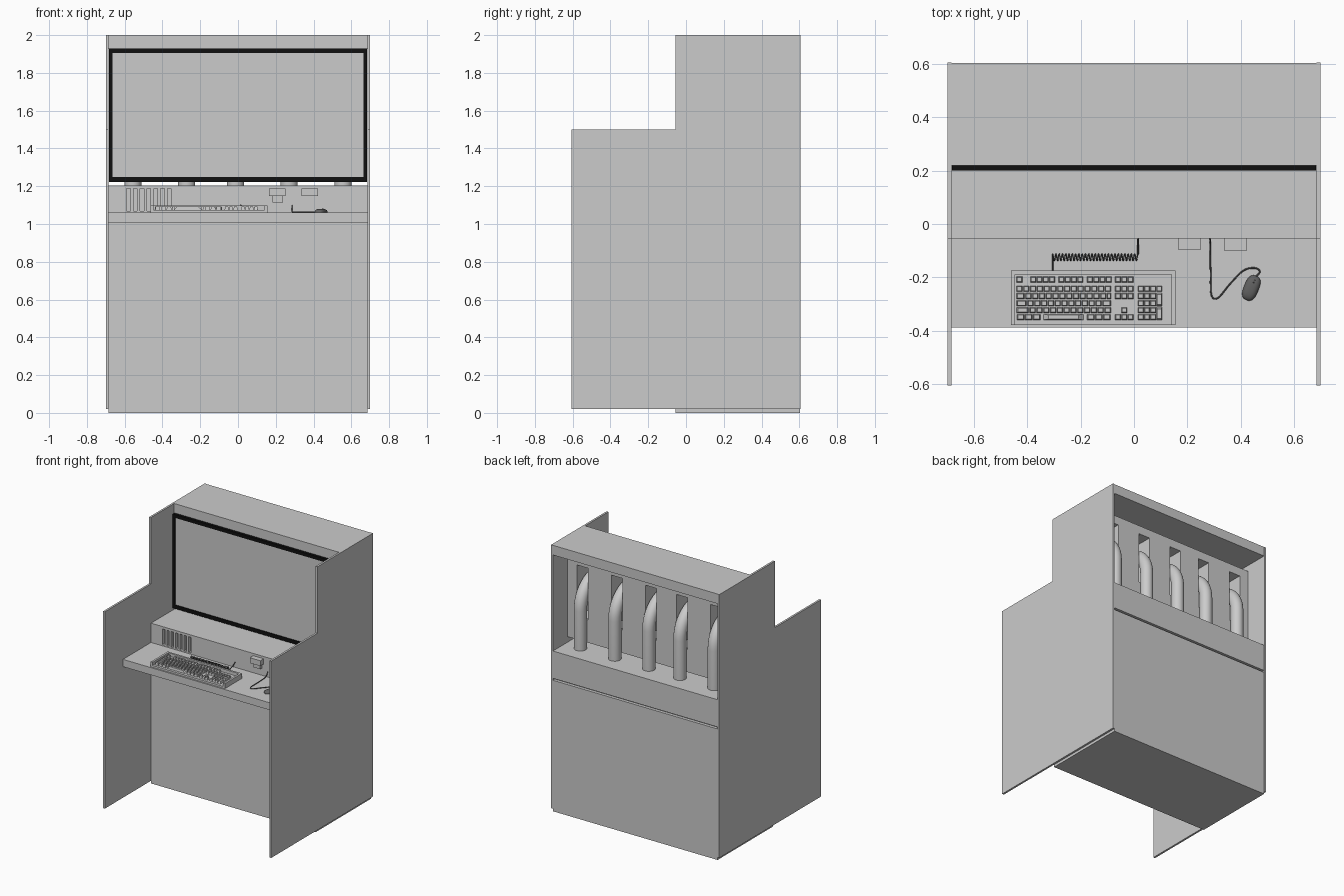
import bpy, bmesh, math
from mathutils import Matrix, Vector

if "Cube" in bpy.data.objects:
    bpy.data.objects.remove(bpy.data.objects["Cube"])


def finish(name, bm, color=None):
    bmesh.ops.recalc_face_normals(bm, faces=bm.faces)
    me = bpy.data.meshes.new(name)
    bm.to_mesh(me)
    bm.free()
    ob = bpy.data.objects.new(name, me)
    bpy.context.collection.objects.link(ob)
    if color:
        mat = bpy.data.materials.new(name + "_mat")
        mat.diffuse_color = (*color, 1)
        mat.use_nodes = True
        mat.node_tree.nodes["Principled BSDF"].inputs["Base Color"].default_value = mat.diffuse_color
        me.materials.append(mat)
    return ob


def add_box(bm, x0, x1, y0, y1, z0, z1, taper=1.0):
    cx, cy = (x0 + x1) / 2, (y0 + y1) / 2
    geo = bmesh.ops.create_cube(bm, size=1)
    for v in geo["verts"]:
        t = taper if v.co.z > 0 else 1
        v.co = (cx + v.co.x * (x1 - x0) * t, cy + v.co.y * (y1 - y0) * t,
                z1 if v.co.z > 0 else z0)


def boxes(name, dims, color=None):
    bm = bmesh.new()
    for d in dims:
        add_box(bm, *d)
    return finish(name, bm, color)


def cut(ob, dims):
    cutter = boxes("cutter", dims)
    cutter.hide_render = True
    mod = ob.modifiers.new("cut", "BOOLEAN")
    mod.operation, mod.solver, mod.object = "DIFFERENCE", "EXACT", cutter
    bpy.context.view_layer.objects.active = ob
    bpy.ops.object.modifier_apply(modifier=mod.name)
    bpy.data.objects.remove(cutter)


def smooth(ob):
    bpy.ops.object.select_all(action="DESELECT")
    ob.select_set(True)
    bpy.context.view_layer.objects.active = ob
    bpy.ops.object.shade_smooth_by_angle(angle=math.radians(40))


def tube(name, pts, r, sides=8, color=None):
    # sweeps a circle along a path as a mesh
    pts = [Vector(p) for p in pts]
    bm = bmesh.new()
    rings, side = [], None
    for i, p in enumerate(pts):
        t = (pts[min(i + 1, len(pts) - 1)] - pts[max(i - 1, 0)]).normalized()
        if side is None:
            side = t.orthogonal()
        side = (side - t * side.dot(t)).normalized()
        up = t.cross(side)
        rings.append([bm.verts.new(p + r * (side * math.cos(a) + up * math.sin(a)))
                      for a in (2 * math.pi * k / sides for k in range(sides))])
    for a, b in zip(rings, rings[1:]):
        for k in range(sides):
            n = (k + 1) % sides
            bm.faces.new((a[k], a[n], b[n], b[k]))
    bm.faces.new(rings[0])
    bm.faces.new(rings[-1])
    ob = finish(name, bm, color)
    smooth(ob)
    return ob


def spline(ctrl, steps=8):
    # Catmull-Rom through the control points
    p = [Vector(c) for c in ctrl]
    p = [p[0]] + p + [p[-1]]
    out = []
    for a, b, c, d in zip(p, p[1:], p[2:], p[3:]):
        for i in range(steps):
            t = i / steps
            out.append(0.5 * (2 * b + (c - a) * t + (2 * a - 5 * b + 4 * c - d) * t * t
                              + (3 * b - a - 3 * c + d) * t ** 3))
    return out + [p[-1]]


# Stepped side panels
profile = [(-.605, .02), (.605, .02), (.605, 2), (-.055, 2), (-.055, 1.5), (-.605, 1.5)]
for name, x in (("left_panel", -.70), ("right_panel", .685)):
    bm = bmesh.new()
    face = bm.faces.new([bm.verts.new((x, y, z)) for y, z in profile])
    ext = bmesh.ops.extrude_face_region(bm, geom=[face])
    bmesh.ops.translate(bm, vec=(.015, 0, 0),
                        verts=[g for g in ext["geom"] if isinstance(g, bmesh.types.BMVert)])
    finish(name, bm)

# Cabinet body, with the seam at the back, roof and desk
W = .685
boxes("lower_cabinet", [(-W, W, -.055, .603, 0, .985)])
boxes("seam_filler", [(-W, W, -.055, .58, .985, 1.0)])
riser = boxes("equipment_riser", [(-W, W, -.055, .603, 1.0, 1.205)])
cut(riser, [(-.59 + i * .036, -.57 + i * .036, -.1, -.03, 1.07, 1.187) for i in range(7)])
boxes("roof", [(-W, W, .22, .603, 1.927, 2.0)])
boxes("desk", [(-W, W, -.388, -.055, 1.005, 1.06)])

# Monitor: black bezel, grey screen, deep slotted housing
bezel = boxes("monitor_bezel", [(-.683, .683, .2, .222, 1.222, 1.93)], (.005, .005, .005))
cut(bezel, [(-.665, .665, .1, .21, 1.25, 1.905)])
boxes("screen", [(-.665, .665, .205, .211, 1.25, 1.905)])
pipe_x = (-.557, -.272, -.013, .27, .556)
housing = boxes("monitor_housing", [(-.68, .68, .222, .435, 1.25, 1.875)])
cut(housing, [(x - .047, x + .047, .235, .6, 1.42, 1.81) for x in pipe_x])

# Support pipes rising from the shelf and bending into the slots
R = .2
arc = [(.46 - R + R * math.cos(a), 1.5 + R * math.sin(a))
       for a in (math.pi / 2 * i / 10 for i in range(11))]
for x in pipe_x:
    tube("support_pipe", [(x, .46, 1.205)] + [(x, y, z) for y, z in arc] + [(x, .235, 1.7)],
         .045, 24)

# Ports on the riser
boxes("left_port", [(.165, .252, -.095, -.055, 1.148, 1.188), (.183, .237, -.075, -.055, 1.113, 1.148)])
boxes("right_port", [(.337, .424, -.1, -.055, 1.148, 1.188)])

# Keyboard base with raised U-shaped rim
boxes("keyboard_base", [(-.447, .14, -.378, -.19, 1.06, 1.074)])
boxes("keyboard_rim", [(-.462, -.447, -.378, -.19, 1.06, 1.098),
                       (.14, .155, -.378, -.19, 1.06, 1.098),
                       (-.462, .155, -.19, -.175, 1.06, 1.098)])

# Keys
bm = bmesh.new()


def key(x, y, w=.022, h=.021):
    add_box(bm, x - w / 2, x + w / 2, y - h / 2, y + h / 2, 1.074, 1.092, .75)


rows = [-.243, -.27, -.297, -.323, -.349]
key(-.43, -.208)
for start in (-.378, -.272, -.165):
    for i in range(4):
        key(start + i * .0235, -.208)
for i in range(3):
    key(-.06 + i * .0235, -.208)
for r, y in enumerate(rows[:4]):
    lead = .022 + .008 * r
    x = -.441 + lead
    key(x - lead / 2, y, lead)
    n = 12 - r // 2
    for i in range(n):
        key(x + .015 + i * .0255, y)
    x += .004 + n * .0255
    key((x - .087) / 2, y, -.087 - x)
for x in (-.425, -.395, -.365, -.162, -.132, -.102):
    key(x, rows[4], .027)
key(-.265, rows[4], .15)
for i in range(3):
    x = -.06 + i * .0235
    key(x, rows[0])
    key(x, rows[1])
    key(x, rows[4])
key(-.0365, rows[3])
for y in rows:
    for i in range(3):
        key(.026 + i * .0228, y)
key(.0945, rows[0])
key(.0945, -.283, .021, .048)
key(.0945, -.336, .021, .048)
finish("keys", bm)

# Coiled keyboard cable
dark = (.1, .1, .1)
turns, n = 26, 26 * 9
coil = [(-.305 + .32 * i / n, -.125 + .012 * math.cos(2 * math.pi * turns * i / n),
         1.075 + .012 * math.sin(2 * math.pi * turns * i / n)) for i in range(n + 1)]
tube("coiled_cable", coil, .0025, 5, dark)
tube("coil_lead", [(.015, -.113, 1.075), (.015, -.08, 1.08), (.015, -.055, 1.1)], .003, 6, dark)
tube("keyboard_lead", [(-.305, -.113, 1.075), (-.305, -.15, 1.068), (-.305, -.177, 1.07)], .003, 6, dark)

# Mouse: flattened dome turned on the desk, with buttons' wheel
place = Matrix.Translation((.44, -.24, 1.06)) @ Matrix.Rotation(math.radians(-22), 4, "Z")
bm = bmesh.new()
bmesh.ops.create_uvsphere(bm, u_segments=28, v_segments=16, radius=1)
for v in bm.verts:
    c = v.co
    sq = lambda a: math.copysign(abs(a) ** .75, a)
    c.x, c.y, c.z = sq(c.x) * .028, sq(c.y) * .049, max(c.z, -.15) * .018 + .0027
bm.transform(place)
smooth(finish("mouse", bm, (.12, .12, .12)))
bm = bmesh.new()
bmesh.ops.create_cone(bm, cap_ends=True, segments=16, radius1=.007, radius2=.007, depth=.006,
                      matrix=place @ Matrix.Translation((0, .026, .015)) @ Matrix.Rotation(math.pi / 2, 4, "Y"))
finish("mouse_wheel", bm, dark)

# Mouse cable
path = [(.285, -.055, 1.1), (.286, -.08, 1.07), (.287, -.17, 1.064), (.29, -.265, 1.064),
        (.315, -.277, 1.064), (.36, -.225, 1.064), (.41, -.175, 1.064), (.452, -.165, 1.064),
        (.472, -.178, 1.064), (.458, -.197, 1.066)]
tube("mouse_cable", spline(path), .003, 6, dark)
